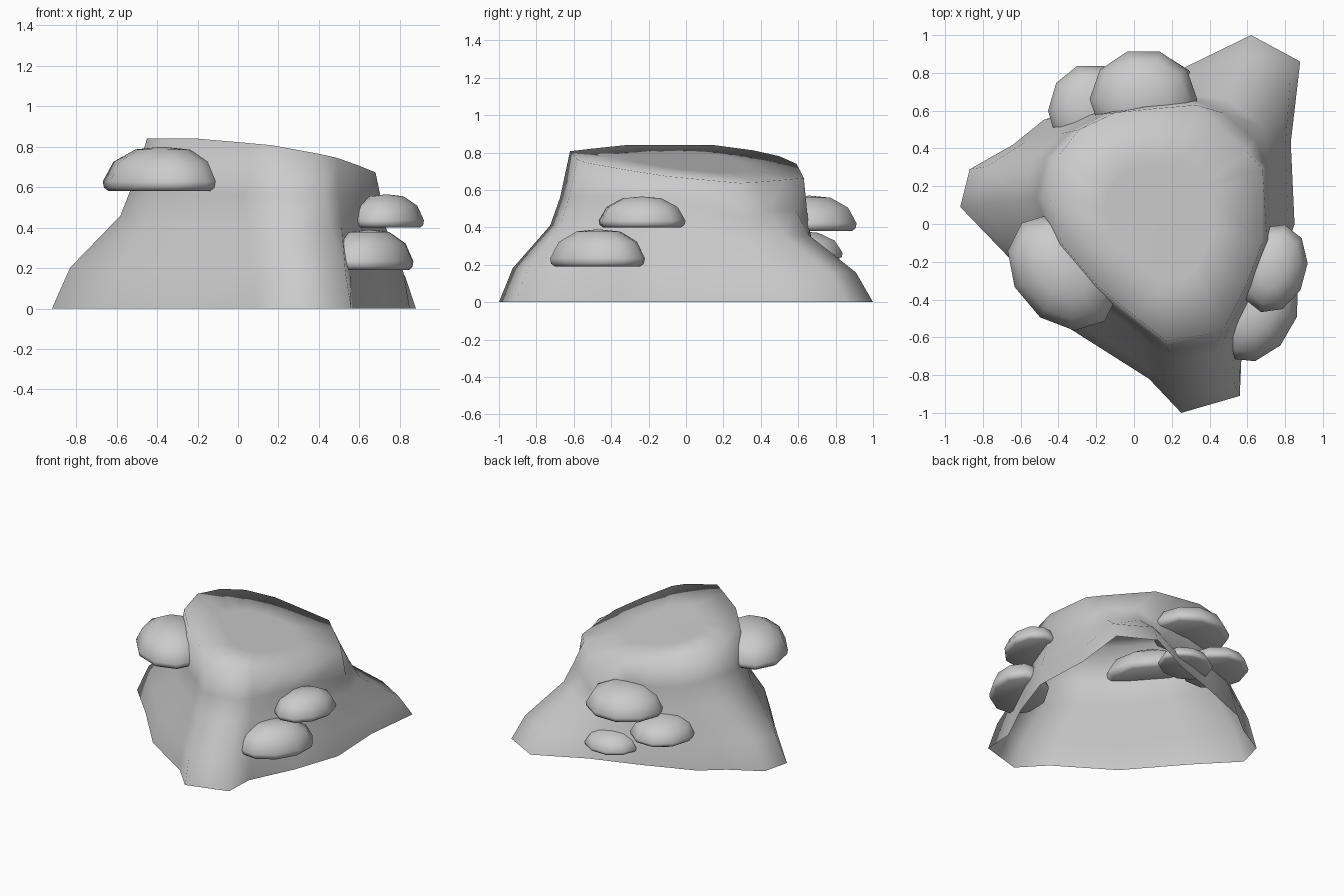
import bpy, bmesh
from math import cos, sin, pi, radians
from mathutils import Vector

if "Cube" in bpy.data.objects:
    bpy.data.objects.remove(bpy.data.objects["Cube"])

# Stump columns: base x, y then cut-rim x, y, then root height factor
COLUMNS = [
    (.85, .0, .68, -.1, 1), (.83, .43, .68, .29, .8), (.88, .86, .60, .38, .88),
    (.62, 1.0, .45, .52, .88), (.25, .82, .33, .63, .7), (-.1, .70, .1, .61, 1),
    (-.48, .55, -.1, .59, 1), (-.64, .42, -.29, .5, 1.05), (-.87, .29, -.40, .36, 1.12),
    (-.92, .09, -.45, .15, 1.12), (-.66, -.18, -.38, -.11, 1.05), (-.33, -.56, -.2, -.32, 1),
    (.08, -.82, .02, -.5, 1), (.25, -1.0, .17, -.62, 1), (.56, -.91, .41, -.58, 1),
    (.57, -.68, .49, -.53, 1), (.73, -.35, .595, -.32, 1),
]
# Flare: height and how far out from rim toward base
FLARE = [(0, 1), (.18, .81), (.41, .28), (.56, .14)]


def cut_height(x, y):
    return min(.84, .778 - .168 * x - .093 * y)


def finish(bm, name):
    bmesh.ops.recalc_face_normals(bm, faces=bm.faces[:])
    mesh = bpy.data.meshes.new(name)
    bm.to_mesh(mesh)
    bm.free()
    obj = bpy.data.objects.new(name, mesh)
    bpy.context.collection.objects.link(obj)
    for p in mesh.polygons:
        p.use_smooth = True
    return obj


def bridge(bm, a, b):
    n = len(a)
    for i in range(n):
        j = (i + 1) % n
        bm.faces.new((a[i], a[j], b[j], b[i]))


# Stump shell, open underneath
bm = bmesh.new()
rings = []
for z, t in FLARE:
    rings.append([bm.verts.new((rx + (bx - rx) * t, ry + (by - ry) * t, z * k))
                  for bx, by, rx, ry, k in COLUMNS])
rings.append([bm.verts.new((c[2], c[3], cut_height(c[2], c[3]))) for c in COLUMNS])
# Sloping cut top
inner = []
for c in COLUMNS:
    x, y = .14 + (c[2] - .14) * .5, .03 + (c[3] - .03) * .5
    inner.append(bm.verts.new((x, y, cut_height(x, y))))
rings.append(inner)
for a, b in zip(rings, rings[1:]):
    bridge(bm, a, b)
mid = bm.verts.new((.14, .03, cut_height(.14, .03)))
for i in range(len(inner)):
    bm.faces.new((inner[i], inner[(i + 1) % len(inner)], mid))
finish(bm, "stump")


# Shelf fungus: squashed dome with rounded lip and flat underside
DOME = [(.9, 0), (.98, .08), (1, .22), (.82, .66), (.45, .94)]


def fungus(name, x, y, z, rx, ry, h, turn=0, n=10):
    bm = bmesh.new()
    loops = [[bm.verts.new((rx * r * cos(2 * pi * i / n), ry * r * sin(2 * pi * i / n), h * v))
              for i in range(n)] for r, v in DOME]
    for a, b in zip(loops, loops[1:]):
        bridge(bm, a, b)
    for loop, v in ((loops[0], 0), (loops[-1], 1)):
        tip = bm.verts.new((0, 0, h * v))
        for i in range(n):
            bm.faces.new((loop[i], loop[(i + 1) % n], tip))
    obj = finish(bm, name)
    obj.location = Vector((x, y, z))
    obj.rotation_euler.z = radians(turn)


fungus("fungus_front_left", -.375, -.255, .58, .34, .26, .22, -50)
fungus("fungus_right_upper", .735, -.235, .40, .24, .18, .165, 75)
fungus("fungus_right_lower", .65, -.47, .19, .28, .205, .20, 60)
fungus("fungus_back_large", .05, .66, .38, .285, .265, .19)
fungus("fungus_back_left", -.23, .60, .23, .225, .25, .15)
fungus("fungus_back_small", .13, .71, .09, .20, .175, .12)
